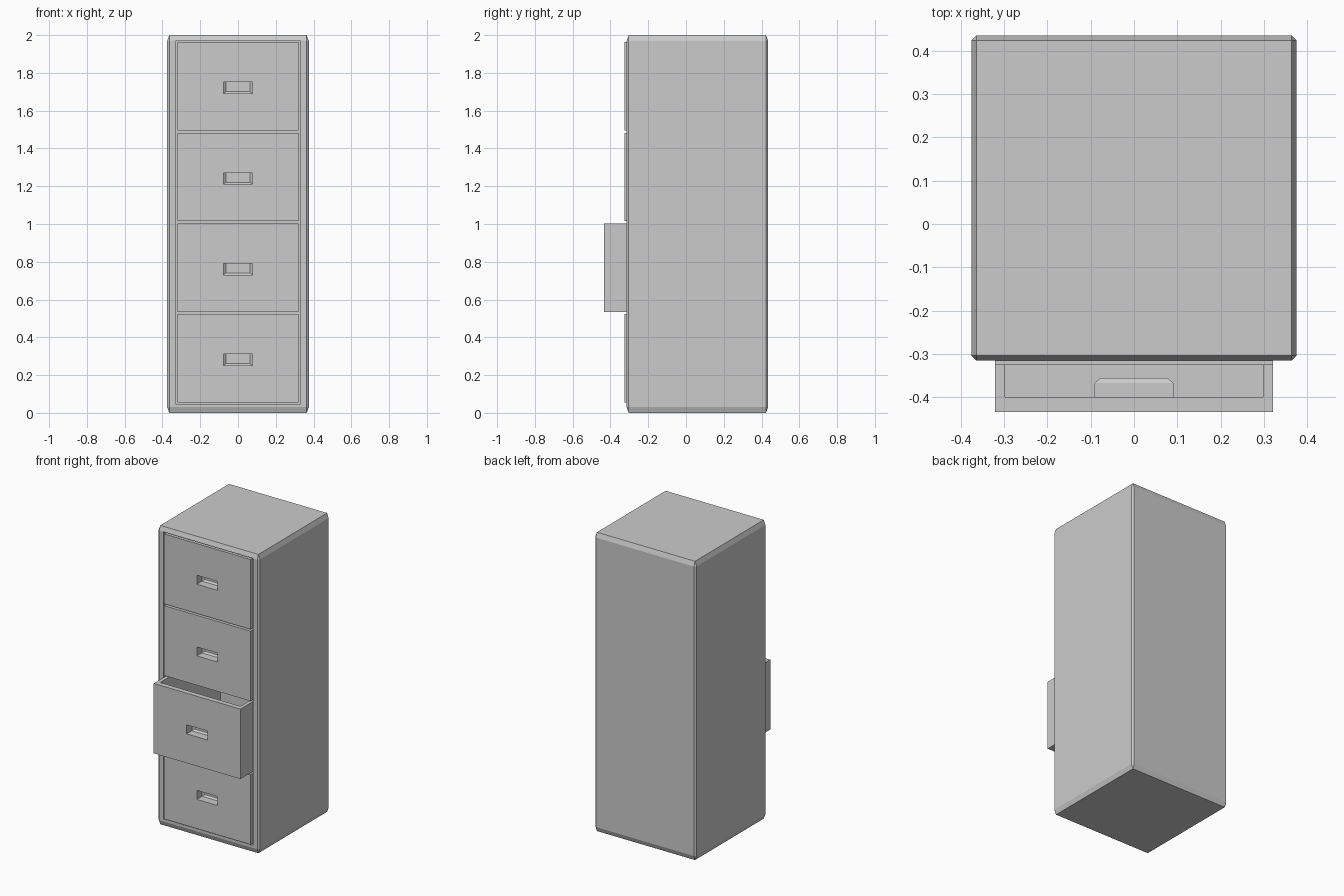
import bpy
import bmesh
from mathutils import Vector

if "Cube" in bpy.data.objects:
    bpy.data.objects.remove(bpy.data.objects["Cube"])


def nearest(bm, point):
    p = Vector(point)
    return min(bm.faces, key=lambda f: (f.calc_center_median() - p).length)


def step(bm, face, x=None, y=None, z=None):
    """Inset a face, then fit the inner face to the given axis ranges."""
    bm.normal_update()
    bmesh.ops.inset_individual(bm, faces=[face], thickness=0.001)
    c = face.calc_center_median()
    for v in face.verts:
        for i, r in enumerate((x, y, z)):
            if r is not None:
                v.co[i] = r[0] if v.co[i] < c[i] else r[1]


def box(x, y, z, bevel=0):
    """Box over axis ranges; bevel is relative to a unit cube."""
    bm = bmesh.new()
    bmesh.ops.create_cube(bm, size=1)
    if bevel:
        bmesh.ops.bevel(bm, geom=bm.edges[:], offset=bevel, segments=1,
                        profile=0.5, affect='EDGES')
    for v in bm.verts:
        for i, r in enumerate((x, y, z)):
            v.co[i] = (r[0] + r[1]) / 2 + v.co[i] * (r[1] - r[0])
    return bm


def finish(bm, name):
    mesh = bpy.data.meshes.new(name)
    bm.to_mesh(mesh)
    bm.free()
    bpy.context.collection.objects.link(bpy.data.objects.new(name, mesh))


# Cabinet shell with chamfered edges and an open front
FRONT = -0.315
bm = box((-0.375, 0.375), (FRONT, 0.435), (0, 2), 0.0155)
face = nearest(bm, (0, FRONT, 1))
opening = dict(x=(-0.331, 0.331), z=(0.048, 1.971))
step(bm, face, y=(FRONT, FRONT), **opening)
step(bm, face, y=(0.385, 0.385), **opening)
finish(bm, "cabinet_shell")


def drawer(name, front, bottom):
    top, mid = bottom + 0.468, bottom + 0.226
    bm = box((-0.321, 0.321), (front, front + 0.695), (bottom, top))

    # Hollow inside of the drawer
    face = nearest(bm, (0, front + 0.347, top))
    inside = dict(x=(-0.297, 0.297), y=(front + 0.034, front + 0.67))
    step(bm, face, z=(top, top), **inside)
    step(bm, face, z=(bottom + 0.025,) * 2, **inside)

    def pocket(face, levels):
        for half, depth, low, high in levels:
            step(bm, face, (-half, half), (front + depth,) * 2,
                 (mid + low, mid + high))

    inner_wall = nearest(bm, (0, front + 0.034, (top + bottom + 0.025) / 2))
    outer_wall = nearest(bm, (0, front, (top + bottom) / 2))
    # Back of the handle cup, seen inside the drawer
    pocket(inner_wall, [(0.091, 0.034, -0.042, 0.06),
                        (0.091, 0.066, -0.042, 0.06),
                        (0.077, 0.078, -0.032, 0.055)])
    # Finger recess, taller behind the front panel
    pocket(outer_wall, [(0.077, 0, -0.03, 0.03),
                        (0.077, 0.022, -0.03, 0.03),
                        (0.077, 0.022, -0.03, 0.047),
                        (0.077, 0.054, -0.03, 0.047),
                        (0.063, 0.066, -0.02, 0.047)])
    finish(bm, name)


# Four drawers, the second from below pulled out
for k in range(4):
    drawer(f"drawer_{k + 1}", -0.433 if k == 1 else -0.325, 0.055 + 0.48 * k)
